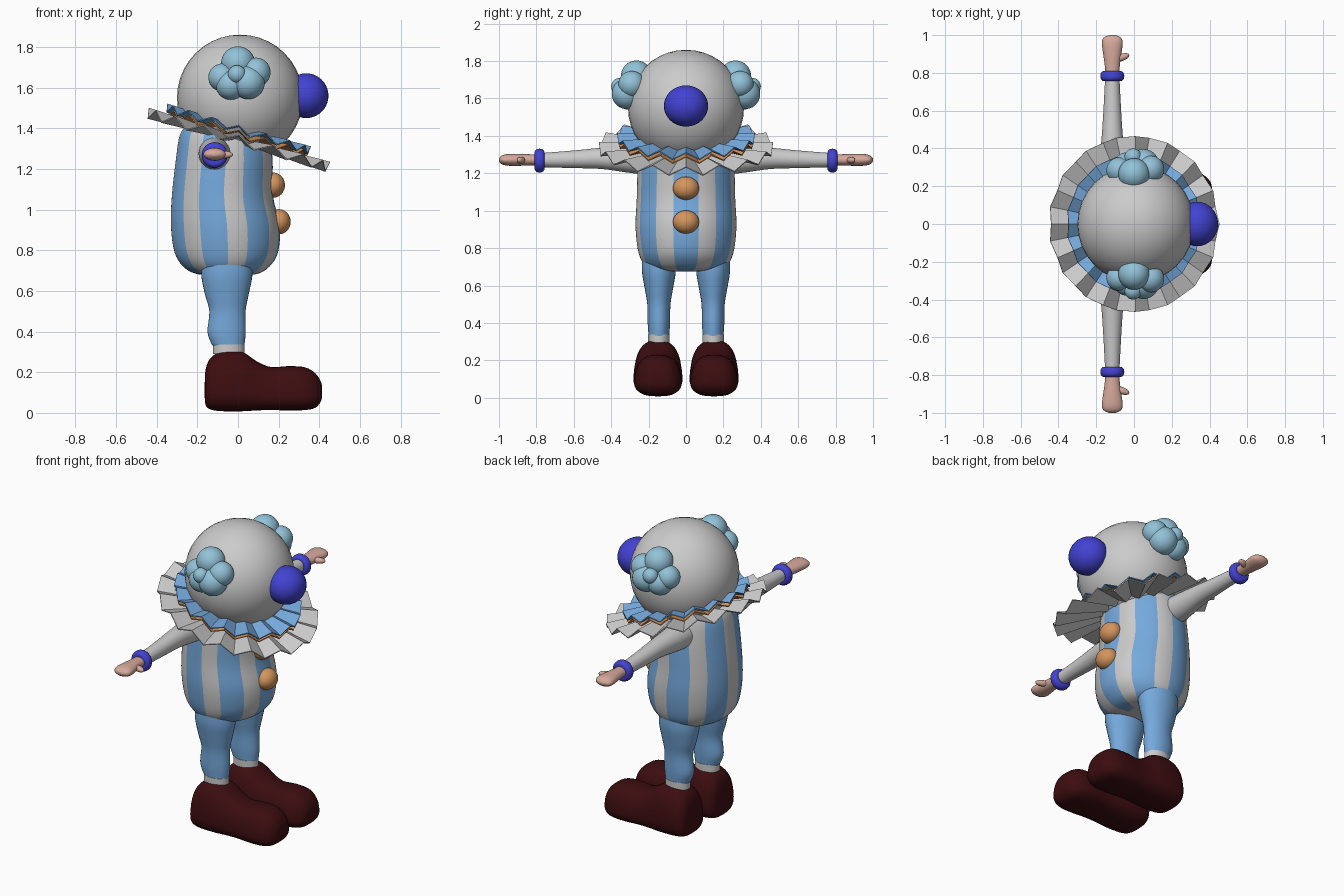
import bpy, bmesh
from math import sin, cos, pi, copysign
from mathutils import Vector

cube = bpy.data.objects.get("Cube")
if cube:
    bpy.data.objects.remove(cube)


def material(name, rgb):
    m = bpy.data.materials.new(name)
    m.use_nodes = True
    m.diffuse_color = (*rgb, 1)
    m.node_tree.nodes["Principled BSDF"].inputs["Base Color"].default_value = (*rgb, 1)
    return m


WHITE = material("soft white", (.6, .6, .6))
BLUE = material("sky blue", (.18, .4, .72))
HAIR = material("pale blue", (.29, .54, .69))
ROYAL = material("royal blue", (.055, .055, .65))
ORANGE = material("orange", (.66, .3, .11))
SKIN = material("skin", (.67, .4, .33))
MAROON = material("dark maroon", (.045, .004, .005))


def finish(name, bm, mats, smooth=True):
    bmesh.ops.recalc_face_normals(bm, faces=bm.faces)
    mesh = bpy.data.meshes.new(name)
    bm.to_mesh(mesh)
    bm.free()
    for m in mats:
        mesh.materials.append(m)
    ob = bpy.data.objects.new(name, mesh)
    bpy.context.scene.collection.objects.link(ob)
    if smooth:
        bpy.ops.object.select_all(action='DESELECT')
        ob.select_set(True)
        bpy.context.view_layer.objects.active = ob
        bpy.ops.object.shade_smooth_by_angle(angle=pi / 3)
    return ob


def ball(name, centre, radii, mat):
    bm = bmesh.new()
    bmesh.ops.create_uvsphere(bm, u_segments=32, v_segments=20, radius=1)
    bmesh.ops.scale(bm, vec=radii, verts=bm.verts)
    bmesh.ops.translate(bm, vec=centre, verts=bm.verts)
    return finish(name, bm, [mat])


def smooth_rows(rows, steps=4):
    """Spline through the rows of a profile."""
    out = []
    for i in range(len(rows) - 1):
        a, b, c, d = (rows[min(max(k, 0), len(rows) - 1)] for k in range(i - 1, i + 3))
        for s in range(steps):
            t = s / steps
            out.append([q + t / 2 * (r - p + t * (2 * p - 5 * q + 4 * r - s4
                        + t * (3 * (q - r) + s4 - p)))
                        for p, q, r, s4 in zip(a, b, c, d)])
    return out + [list(rows[-1])]


def loft(name, sections, mats, n=32, power=1, taper=0, rule=None):
    """Skin sections given as (centre, u axis, v axis)."""
    bm = bmesh.new()
    rings = []
    for c, u, v in sections:
        ring = []
        for k in range(n):
            a = 2 * pi * k / n
            cu, sv = (copysign(abs(f) ** power, f) for f in (cos(a), sin(a)))
            ring.append(bm.verts.new(Vector(c) + Vector(u) * cu * (1 - taper * sv) + Vector(v) * sv))
        rings.append(ring)
    for r0, r1 in zip(rings, rings[1:]):
        for k in range(n):
            f = bm.faces.new((r0[k], r0[(k + 1) % n], r1[(k + 1) % n], r1[k]))
            if rule:
                f.material_index = rule(k)
    bm.faces.new(rings[0])
    bm.faces.new(rings[-1])
    return finish(name, bm, mats)


def collar(name, z, inner, outer, amp, mat, pleats=16):
    """Pleated ring, tilted down at the chest."""
    bm = bmesh.new()
    n = pleats * 2
    rings = [[bm.verts.new((r * cos(2 * pi * k / n), r * sin(2 * pi * k / n), h * (-1) ** k))
              for k in range(n)] for r, h in ((inner, amp * .45), (outer, amp))]
    for k in range(n):
        j = (k + 1) % n
        bm.faces.new((rings[0][k], rings[1][k], rings[1][j], rings[0][j]))
    ob = finish(name, bm, [mat], smooth=False)
    ob.location = (0, 0, z)
    ob.rotation_euler = (0, .29, 0)
    mod = ob.modifiers.new("cloth thickness", 'SOLIDIFY')
    mod.thickness = .006
    mod.offset = 0


# Head and nose
ball("head", (.01, 0, 1.55), (.31, .31, .31), WHITE)
ball("nose", (.335, 0, 1.56), (.11, .118, .11), ROYAL)

# Striped torso: z, back x, front x, half width
body = smooth_rows([
    (.675, -.13, .02, .1), (.685, -.21, .1, .185), (.72, -.27, .155, .23),
    (.79, -.312, .197, .257), (.92, -.33, .205, .27), (1.07, -.325, .172, .263),
    (1.25, -.305, .17, .257), (1.37, -.285, .15, .23), (1.43, -.24, .11, .18)])


def stripe(k):
    return 1 if k % 14 < 4 or k % 14 > 9 else 0


loft("torso", [(((b + f) / 2, 0, z), ((f - b) / 2, 0, 0), (0, w, 0)) for z, b, f, w in body],
     [WHITE, BLUE], n=98, rule=stripe)
for label, x, z in (("upper", .172, 1.12), ("lower", .2, .94)):
    ball(label + "_button", (x, 0, z), (.059, .07, .062), ORANGE)

# Collar layers
collar("white_collar", 1.342, .17, .465, .024, WHITE)
collar("orange_collar", 1.372, .17, .36, .019, ORANGE)
collar("blue_collar", 1.395, .17, .368, .019, BLUE)

# Limb profiles
leg_rows = smooth_rows([(.74, -.055, .125, .09), (.67, -.055, .125, .09), (.58, -.055, .107, .075),
                        (.5, -.052, .089, .062), (.4, -.056, .094, .06), (.345, -.05, .083, .056),
                        (.33, -.046, .077, .055)])
arm_rows = smooth_rows([(.18, 1.275, .08), (.28, 1.275, .075), (.45, 1.28, .057),
                        (.6, 1.275, .047), (.79, 1.27, .037)])
hand_rows = smooth_rows([(.77, .035, .028), (.84, .04, .03), (.9, .048, .032), (.955, .055, .031),
                         (.985, .047, .023), (1, .018, .008)])
shoe_rows = smooth_rows([(-.164, .08, .14, .04), (-.158, .035, .22, .095), (-.13, .015, .275, .125),
                         (-.07, .008, .305, .135), (.02, .008, .3, .135), (.09, .012, .255, .127),
                         (.16, .014, .226, .125), (.25, .012, .23, .132), (.33, .014, .224, .128),
                         (.38, .025, .195, .105), (.407, .055, .155, .07), (.414, .085, .125, .03)])
# Curls: x, distance from centre, z, radius
curls = [(0, .265, 1.72, .083), (-.078, .285, 1.65, .068), (.088, .29, 1.675, .072),
         (.05, .315, 1.625, .082), (-.035, .305, 1.615, .075), (-.005, .355, 1.665, .045)]

for side, s in (("left", 1), ("right", -1)):
    for i, (x, y, z, r) in enumerate(curls):
        ball(f"{side}_hair_curl_{i + 1}", (x, s * y, z), (r, r, r), HAIR)

    # Leg, sock band and shoe
    loft(side + "_leg", [((x, s * .145, z), (rx, 0, 0), (0, ry, 0)) for z, x, rx, ry in leg_rows], [BLUE])
    loft(side + "_sock_band", [((-.046, s * .145, z), (.077, 0, 0), (0, .058, 0)) for z in (.29, .337)],
         [WHITE])
    loft(side + "_shoe", [((x, s * .15, (lo + hi) / 2), (0, w * .93, 0), (0, 0, (hi - lo) / 2))
                          for x, lo, hi, w in shoe_rows], [MAROON], power=.72, taper=.17)

    # Sleeve, cuff and hand
    loft(side + "_arm", [((-.115, s * y, z), (r, 0, 0), (0, 0, r)) for y, z, r in arm_rows], [WHITE])
    cuff = smooth_rows([(-.027, .035), (-.025, .05), (-.012, .062), (.012, .062), (.025, .05), (.027, .035)])
    loft(side + "_cuff", [((-.115, s * (.783 + d), 1.268), (r, 0, 0), (0, 0, r)) for d, r in cuff], [ROYAL])
    loft(side + "_hand", [((-.115, s * y, 1.272), (rx, 0, 0), (0, 0, rz)) for y, rx, rz in hand_rows], [SKIN])
    thumb = ball(side + "_thumb", (0, 0, 0), (.042, .019, .018), SKIN)
    thumb.location = (-.065, s * .882, 1.27)
    thumb.rotation_euler = (0, 0, s * .35)
